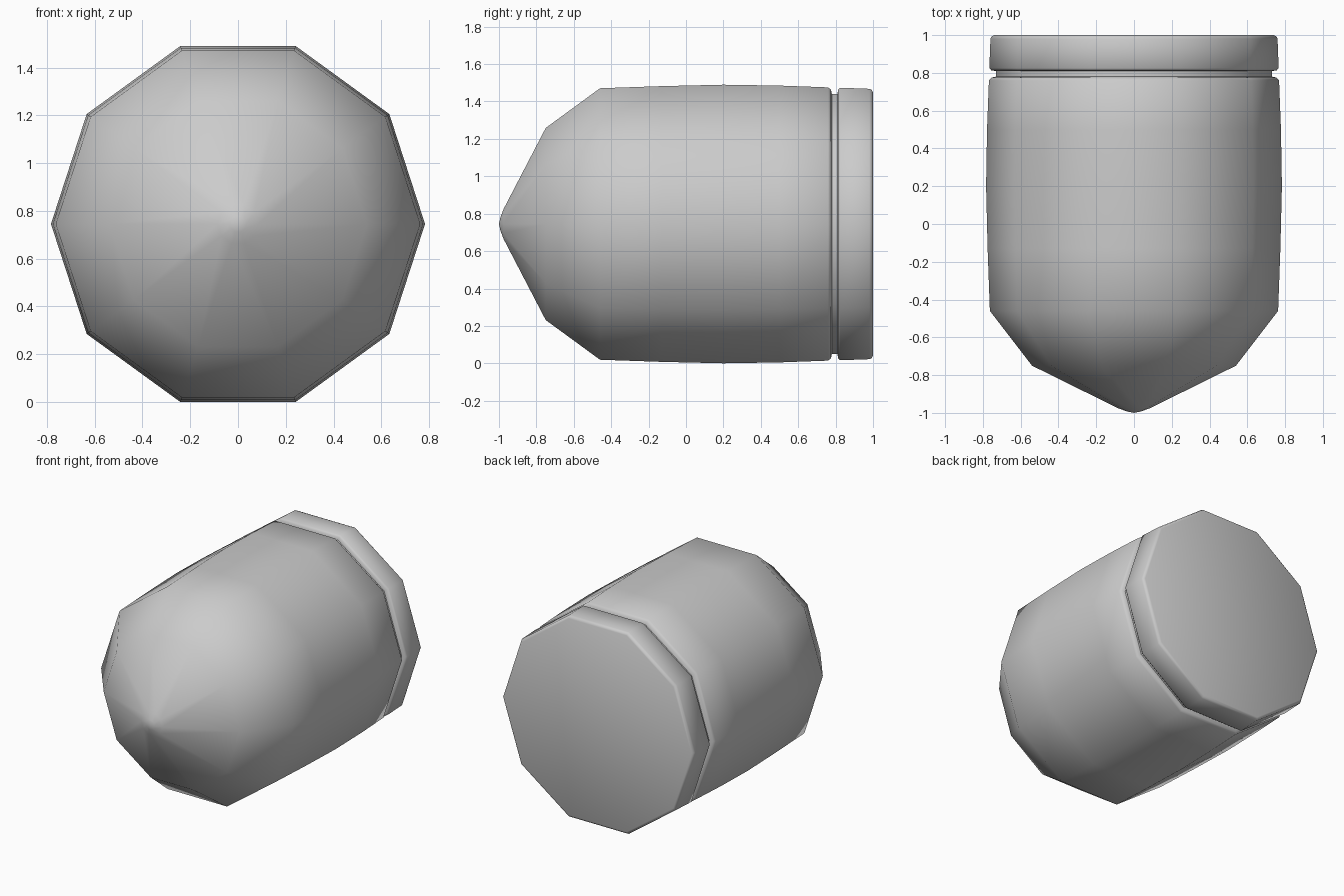
import bpy, bmesh, math

if "Cube" in bpy.data.objects:
    bpy.data.objects.remove(bpy.data.objects["Cube"], do_unlink=True)

SIDES = 10
AXIS_Z = 0.745

grey = bpy.data.materials.new("plain grey")
grey.use_nodes = True
colour = (0.6, 0.6, 0.6, 1)
grey.diffuse_color = colour
grey.node_tree.nodes["Principled BSDF"].inputs["Base Color"].default_value = colour

# Profile from tip to back face: (position along y, radius)
profile = [
    (-0.993, 0.035), (-0.975, 0.085),             # blunted tip
    (-0.75, 0.54), (-0.46, 0.763),                # nose cone and shoulder
    (-0.13, 0.775), (0.2, 0.783), (0.5, 0.778),   # slightly bulging body
    (0.76, 0.768), (0.775, 0.755),                # rounded body edge
    (0.78, 0.731), (0.81, 0.731),                 # groove
    (0.813, 0.755), (0.825, 0.766),               # rounded rim edge
    (0.98, 0.76), (0.993, 0.754), (1.0, 0.74),    # rim and back edge
]

# Faceted body turned around the y axis
bm = bmesh.new()
rings = []
for y, r in profile:
    angles = [2 * math.pi * i / SIDES for i in range(SIDES)]
    rings.append([bm.verts.new((r * math.cos(a), y, AXIS_Z + r * math.sin(a)))
                  for a in angles])
for a, b in zip(rings, rings[1:]):
    for i in range(SIDES):
        j = (i + 1) % SIDES
        bm.faces.new((a[i], a[j], b[j], b[i]))
tip = bm.verts.new((0, -1, AXIS_Z))
for i in range(SIDES):
    bm.faces.new((tip, rings[0][(i + 1) % SIDES], rings[0][i]))
bm.faces.new(rings[-1])
bmesh.ops.recalc_face_normals(bm, faces=bm.faces)

mesh = bpy.data.meshes.new("bullet_body")
bm.to_mesh(mesh)
bm.free()
mesh.materials.append(grey)
body = bpy.data.objects.new("bullet_body", mesh)
bpy.context.collection.objects.link(body)

# Smooth sides, crisp back face
bpy.ops.object.select_all(action='DESELECT')
body.select_set(True)
bpy.context.view_layer.objects.active = body
bpy.ops.object.shade_smooth_by_angle(angle=math.radians(50))
